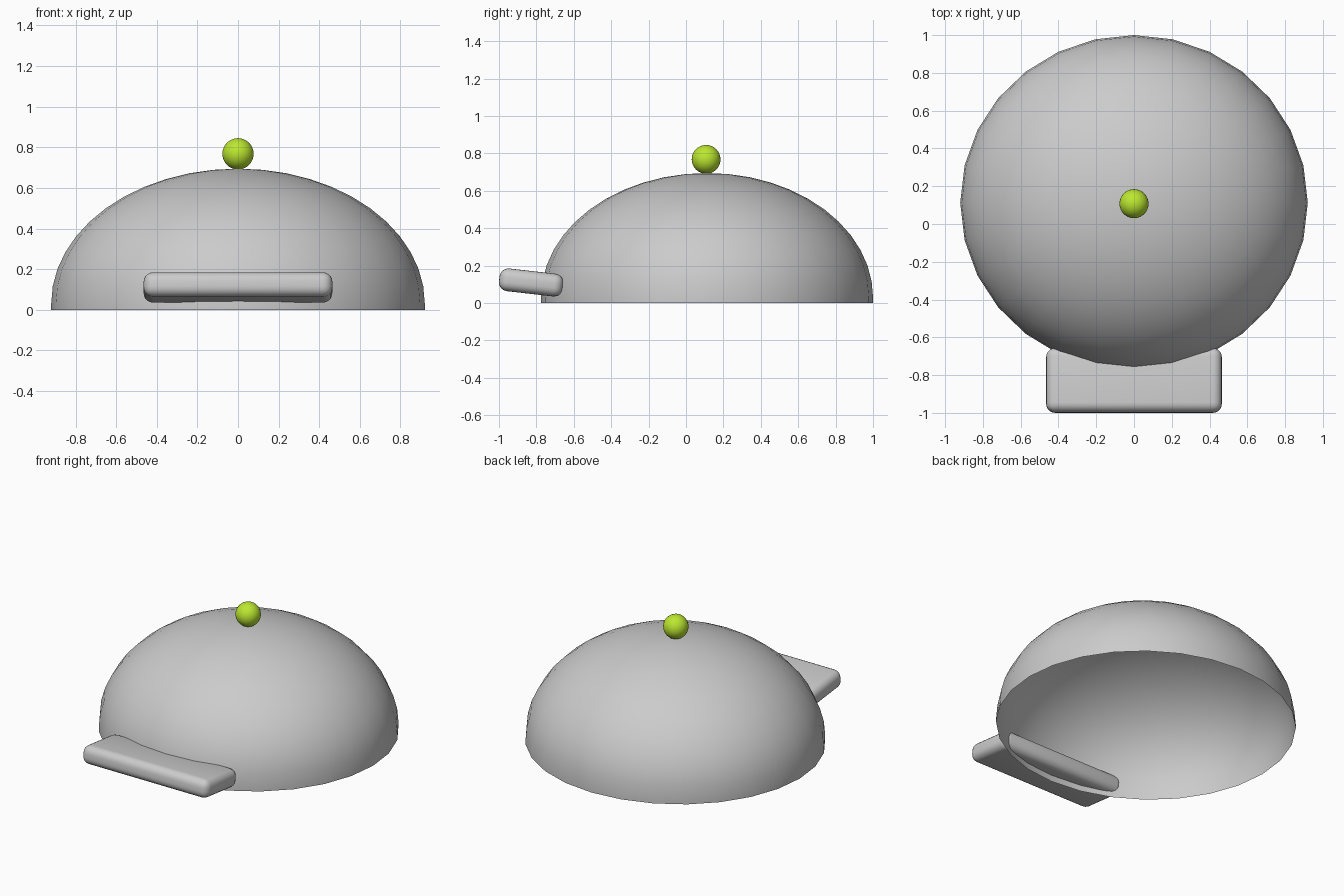
import bpy, bmesh, math

if "Cube" in bpy.data.objects:
    bpy.data.objects.remove(bpy.data.objects["Cube"])

BOWL_Y = 0.1125
RX, RY = 0.92, 0.8875
EQUATOR, TOP = 0.03, 0.695


def add_object(name, bm, angle=60):
    bmesh.ops.recalc_face_normals(bm, faces=bm.faces)
    mesh = bpy.data.meshes.new(name)
    bm.to_mesh(mesh)
    bm.free()
    obj = bpy.data.objects.new(name, mesh)
    bpy.context.collection.objects.link(obj)
    bpy.ops.object.select_all(action='DESELECT')
    obj.select_set(True)
    bpy.context.view_layer.objects.active = obj
    bpy.ops.object.shade_smooth_by_angle(angle=math.radians(angle))
    return obj


# Open, hollow dome: 28-sided elliptical revolve with a short upright rim
sides, rings = 28, 12
profile = [(1.0, 0.0)]
for i in range(rings):
    a = math.pi / 2 * i / rings
    profile.append((math.cos(a), EQUATOR + (TOP - EQUATOR) * math.sin(a)))
bm = bmesh.new()
loops = []
for r, z in profile:
    loops.append([bm.verts.new((RX * r * math.cos(math.tau * k / sides),
                                BOWL_Y + RY * r * math.sin(math.tau * k / sides), z))
                  for k in range(sides)])
for lo, hi in zip(loops, loops[1:]):
    for k in range(sides):
        n = (k + 1) % sides
        bm.faces.new((lo[k], lo[n], hi[n], hi[k]))
tip = bm.verts.new((0, BOWL_Y, TOP))
for k in range(sides):
    bm.faces.new((loops[-1][k], loops[-1][(k + 1) % sides], tip))
add_object("dome", bm)

# Tilted rounded slab pushed through the front of the dome
bm = bmesh.new()
bmesh.ops.create_cube(bm, size=1)
bmesh.ops.scale(bm, vec=(0.93, 0.343, 0.122), verts=bm.verts)
bmesh.ops.bevel(bm, geom=bm.edges[:], offset=0.048, segments=5, profile=0.5, affect='EDGES')
slab = add_object("front_tab", bm)
slab.location = (0, -0.828, 0.11)
slab.rotation_euler.x = math.radians(-6.5)

# Green ball on the crown
bm = bmesh.new()
bmesh.ops.create_uvsphere(bm, u_segments=32, v_segments=16, radius=0.077)
ball = add_object("top_ball", bm)
ball.location = (0, BOWL_Y - 0.005, 0.768)
green = bpy.data.materials.new("lime_green")
green.diffuse_color = (0.5, 0.8, 0.03, 1)
green.use_nodes = True
green.node_tree.nodes["Principled BSDF"].inputs["Base Color"].default_value = green.diffuse_color
ball.data.materials.append(green)
